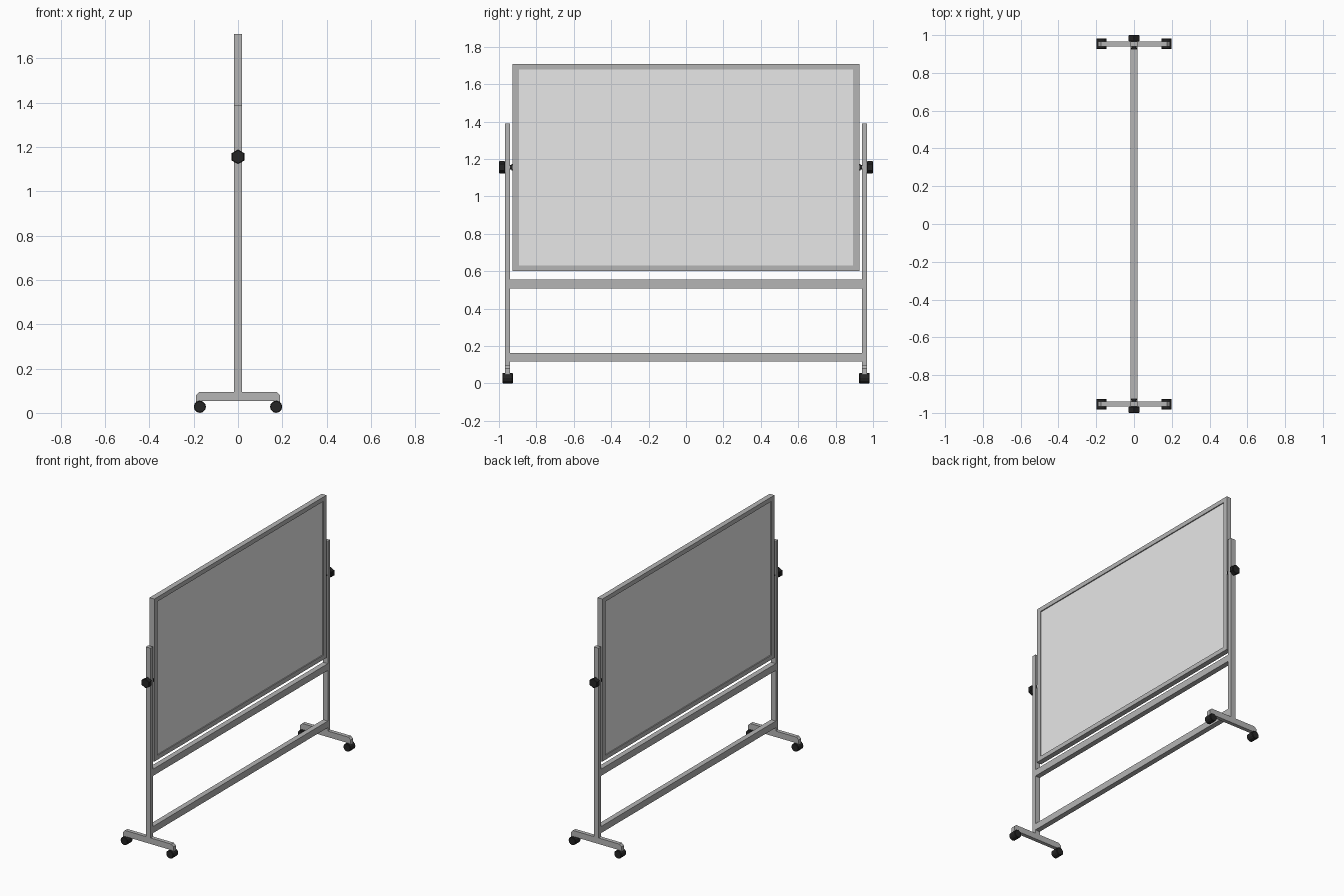
import bpy, bmesh, math
from mathutils import Matrix, Vector

cube = bpy.data.objects.get("Cube")
if cube:
    bpy.data.objects.remove(cube, do_unlink=True)


def material(name, value):
    m = bpy.data.materials.new(name)
    m.use_nodes = True
    colour = (value, value, value, 1)
    m.diffuse_color = colour
    node = next(n for n in m.node_tree.nodes if n.type == 'BSDF_PRINCIPLED')
    node.inputs["Base Color"].default_value = colour
    return m


METAL = material("grey metal", 0.46)
BOARD = material("light board", 0.8)
BLACK = material("black plastic", 0.018)


def finish(name, bm, mat):
    bmesh.ops.recalc_face_normals(bm, faces=bm.faces)
    mesh = bpy.data.meshes.new(name)
    bm.to_mesh(mesh)
    bm.free()
    mesh.materials.append(mat)
    obj = bpy.data.objects.new(name, mesh)
    bpy.context.collection.objects.link(obj)
    return obj


def box(name, low, high, mat):
    low, high = Vector(low), Vector(high)
    bm = bmesh.new()
    bmesh.ops.create_cube(bm, size=1, matrix=Matrix.Translation((low + high) / 2)
                          @ Matrix.Diagonal((*(high - low), 1)))
    return finish(name, bm, mat)


def cylinder(name, x, z, y0, y1, radius, sides, mat, turn=0.0, bevel=0.0):
    # Cylinder lying along y
    bm = bmesh.new()
    bmesh.ops.create_cone(bm, cap_ends=True, segments=sides, radius1=radius,
                          radius2=radius, depth=abs(y1 - y0),
                          matrix=Matrix.Translation((x, (y0 + y1) / 2, z))
                          @ Matrix.Rotation(turn, 4, 'Y')
                          @ Matrix.Rotation(math.pi / 2, 4, 'X'))
    obj = finish(name, bm, mat)
    if bevel:
        mod = obj.modifiers.new("Rim", 'BEVEL')
        mod.width, mod.segments, mod.limit_method = bevel, 1, 'ANGLE'
        mod.angle_limit = math.radians(60)
    return obj


def extrude_profile(name, points, y0, y1, mat):
    bm = bmesh.new()
    face = bm.faces.new([bm.verts.new((x, y0, z)) for x, z in points])
    out = bmesh.ops.extrude_face_region(bm, geom=[face])
    verts = [v for v in out["geom"] if isinstance(v, bmesh.types.BMVert)]
    bmesh.ops.translate(bm, verts=verts, vec=(0, y1 - y0, 0))
    return finish(name, bm, mat)


D = 0.018                      # half depth of all tubes
FRAME_Y, INNER_Y = 0.927, 0.893
POST_IN, POST_OUT = 0.941, 0.967
PIVOT = 1.155

# Writing board and its frame
box("board_panel", (-0.011, -INNER_Y, 0.63), (0.011, INNER_Y, 1.678), BOARD)
box("frame_top", (-D, -FRAME_Y, 1.678), (D, FRAME_Y, 1.708), METAL)
box("frame_bottom", (-D, -FRAME_Y, 0.60), (D, FRAME_Y, 0.63), METAL)

# Cross rails of the stand
box("upper_rail", (-D, -POST_IN, 0.508), (D, POST_IN, 0.554), METAL)
box("lower_rail", (-D, -POST_IN, 0.118), (D, POST_IN, 0.163), METAL)

# Foot outline with clipped top corners and short lugs at the ends
half = [(0.165, 0.054), (0.165, 0.045), (0.19, 0.045), (0.19, 0.08), (0.175, 0.095)]
foot = half + [(-x, z) for x, z in reversed(half)]

for s, end in ((-1, "front"), (1, "back")):
    def span(a, b):
        return min(s * a, s * b), max(s * a, s * b)

    y0, y1 = span(INNER_Y, FRAME_Y)
    box(end + "_frame_side", (-D, y0, 0.63), (D, y1, 1.678), METAL)
    y0, y1 = span(POST_IN, POST_OUT)
    box(end + "_post", (-D, y0, 0.095), (D, y1, 1.388), METAL)
    extrude_profile(end + "_foot", foot, y0, y1, METAL)

    # Pivot: clamp knob, axle and collar
    cylinder(end + "_knob", 0, PIVOT, *span(POST_OUT, 1.0), 0.033, 6, BLACK,
             bevel=0.003, turn=math.pi / 6 * 0)
    cylinder(end + "_axle", 0, PIVOT, *span(FRAME_Y, POST_IN), 0.012, 12, BLACK)
    cylinder(end + "_collar", 0, PIVOT, *span(FRAME_Y, 0.932), 0.017, 12, BLACK)

    # Castors
    for t, side in ((-1, "right"), (1, "left")):
        x = t * 0.172
        cylinder(f"{end}_{side}_wheel", x, 0.0275, *span(0.926, 0.982),
                 0.0275, 12, BLACK, bevel=0.003)
        box(f"{end}_{side}_castor_stem", (x - 0.01, s * 0.954 - 0.01, 0.03),
            (x + 0.01, s * 0.954 + 0.01, 0.06), BLACK)
